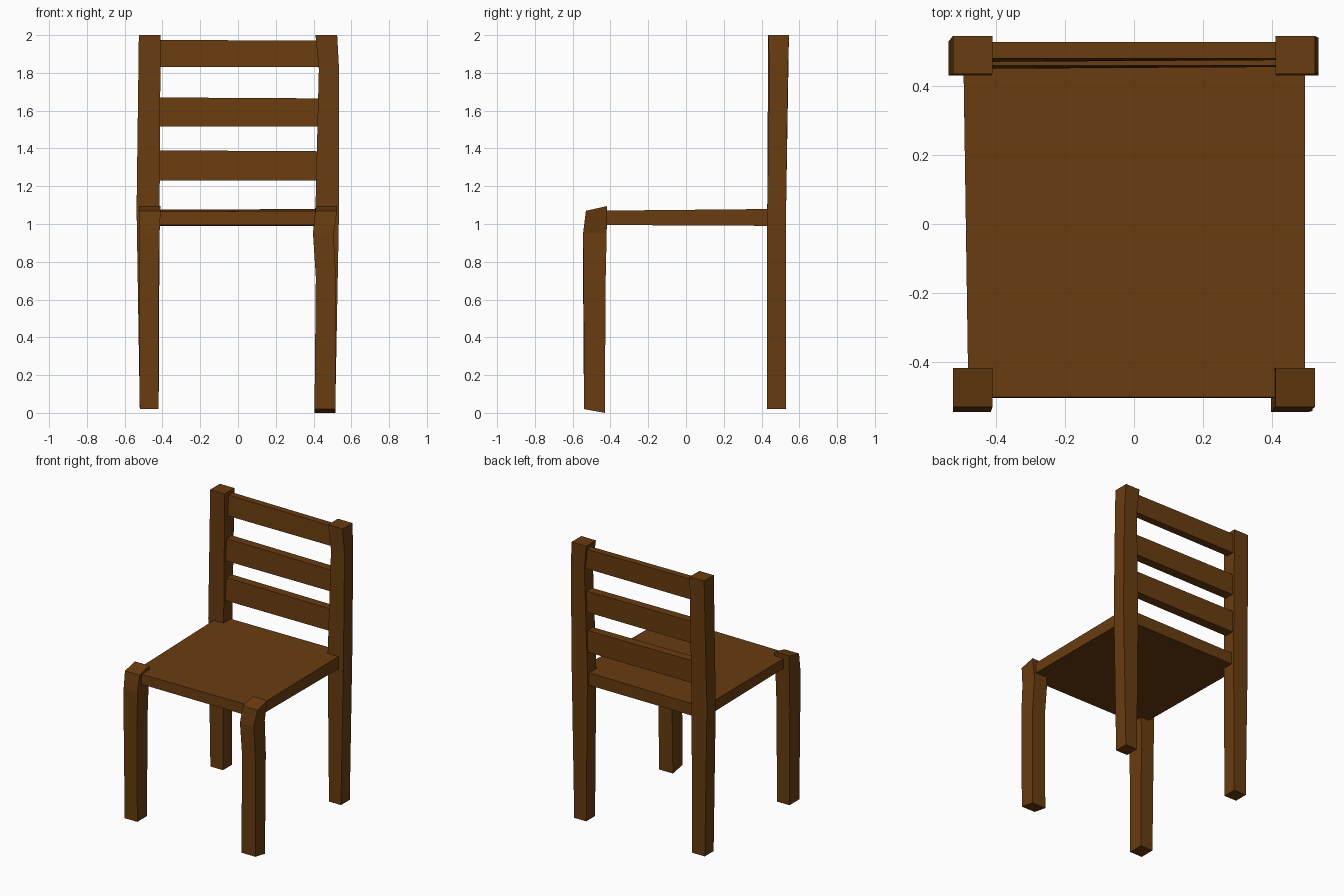
import bpy, bmesh

wood = bpy.data.materials.new("brown_wood")
wood.diffuse_color = (0.14, 0.045, 0.005, 1)


def loft(name, rings):
    """Skin a stack of four-cornered rings into a closed solid."""
    bm = bmesh.new()
    loops = [[bm.verts.new(p) for p in ring] for ring in rings]
    for a, b in zip(loops, loops[1:]):
        for i in range(4):
            j = (i + 1) % 4
            bm.faces.new((a[i], a[j], b[j], b[i]))
    bm.faces.new(loops[0][::-1])
    bm.faces.new(loops[-1])
    bmesh.ops.recalc_face_normals(bm, faces=bm.faces)
    mesh = bpy.data.meshes.new(name)
    bm.to_mesh(mesh)
    bm.free()
    mesh.materials.append(wood)
    obj = bpy.data.objects.new(name, mesh)
    bpy.context.collection.objects.link(obj)
    return obj


def section(x0, x1, y0, y1, zf, zb):
    """Horizontal rectangle with separate front and back heights."""
    return [(x0, y0, zf), (x1, y0, zf), (x1, y1, zb), (x0, y1, zb)]


# Hand-hewn front legs with slightly crooked shafts and sloped tops
loft("front_leg_left", [section(*s) for s in (
    (-0.52, -0.42, -0.54, -0.43, 0.02, 0.02),
    (-0.525, -0.42, -0.545, -0.425, 0.72, 0.72),
    (-0.525, -0.415, -0.545, -0.42, 0.95, 0.95),
    (-0.525, -0.41, -0.53, -0.417, 1.07, 1.095))])
loft("front_leg_right", [section(*s) for s in (
    (0.405, 0.515, -0.54, -0.43, 0.02, 0.0),
    (0.412, 0.518, -0.542, -0.425, 0.72, 0.72),
    (0.397, 0.506, -0.545, -0.42, 0.95, 0.95),
    (0.41, 0.525, -0.53, -0.417, 1.07, 1.095))])

# Tall back posts
loft("back_post_left", [section(*s) for s in (
    (-0.52, -0.42, 0.43, 0.53, 0.02, 0.02),
    (-0.537, -0.415, 0.43, 0.53, 1.08, 1.08),
    (-0.525, -0.41, 0.435, 0.545, 2.0, 2.0))])
loft("back_post_right", [section(*s) for s in (
    (0.42, 0.515, 0.43, 0.53, 0.02, 0.02),
    (0.41, 0.535, 0.43, 0.53, 1.08, 1.08),
    (0.428, 0.535, 0.442, 0.54, 1.82, 1.82),
    (0.41, 0.525, 0.435, 0.545, 2.0, 2.0))])

# Seat board
loft("seat", [
    [(-0.48, -0.505, 0.995), (0.495, -0.505, 0.995),
     (0.495, 0.51, 0.99), (-0.49, 0.51, 0.99)],
    [(-0.48, -0.502, 1.065), (0.495, -0.502, 1.07),
     (0.495, 0.51, 1.08), (-0.495, 0.51, 1.075)]])

# Backrest slats: bottom, top, then front at left end / right end, back
for name, z0, z1, yl, yr, yb in (
        ("lower_slat", 1.23, 1.39, 0.46, 0.455, 0.52),
        ("middle_slat", 1.515, 1.67, 0.46, 0.455, 0.52),
        ("upper_slat", 1.83, 1.975, 0.48, 0.475, 0.527)):
    loft(name, [
        [(-0.44, yl - 0.01, z0), (0.44, yr, z0),
         (0.44, yb, z0), (-0.44, yb, z0)],
        [(-0.44, yl, z1), (0.44, yr + 0.005, z1 - 0.005),
         (0.44, yb, z1 - 0.005), (-0.44, yb, z1)]])
